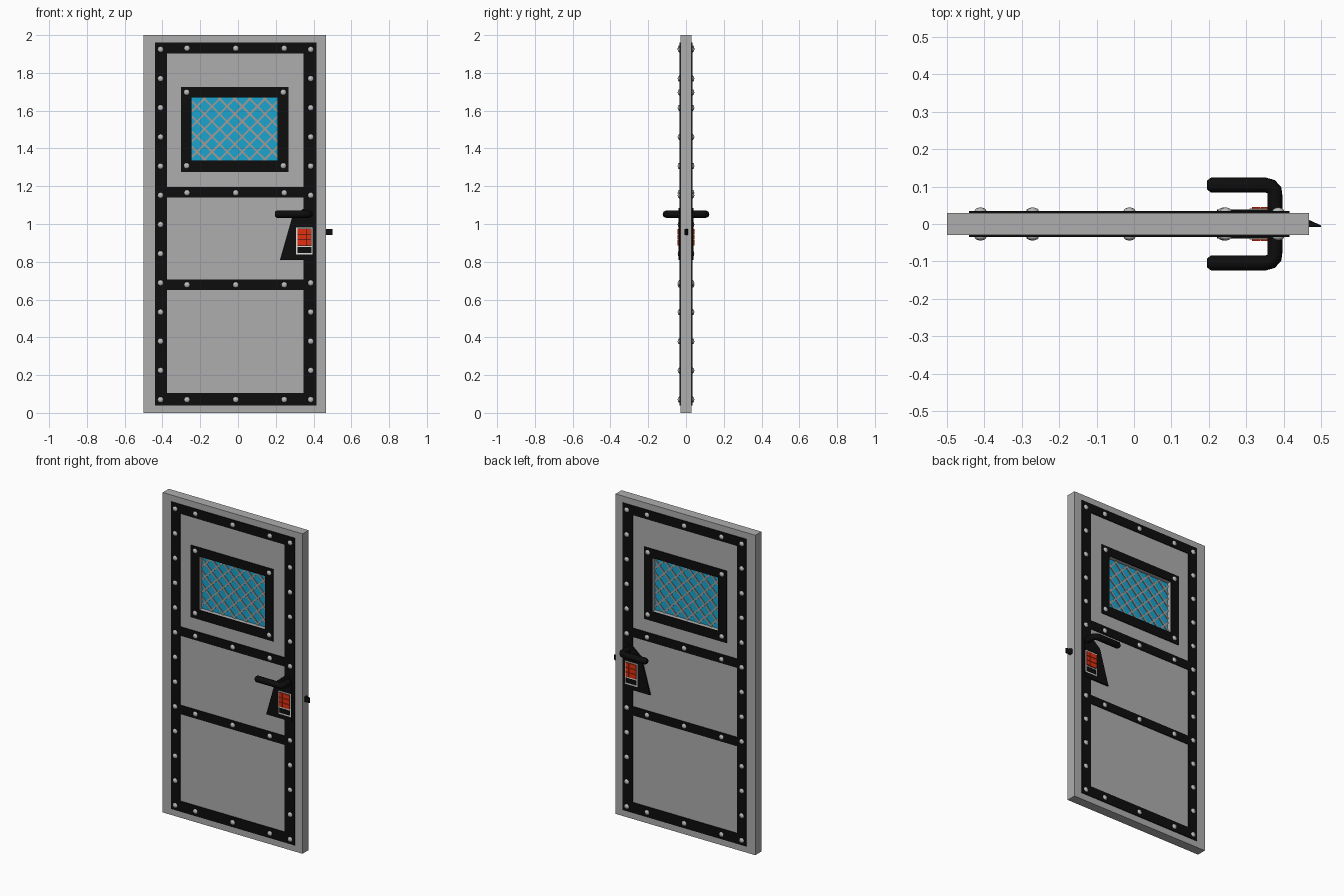
import bpy, bmesh, math
from mathutils import Matrix, Vector

if "Cube" in bpy.data.objects:
    bpy.data.objects.remove(bpy.data.objects["Cube"])


def mat(name, r, g, b):
    m = bpy.data.materials.new(name)
    m.diffuse_color = (r, g, b, 1)
    m.use_nodes = True
    m.node_tree.nodes["Principled BSDF"].inputs["Base Color"].default_value = m.diffuse_color
    return m


GREY = mat("door grey", 0.42, 0.42, 0.42)
BLACK = mat("black metal", 0.004, 0.004, 0.004)
STEEL = mat("rivet steel", 0.5, 0.5, 0.5)
GLASS = mat("blue glass", 0.01, 0.37, 0.62)
WIRE = mat("wire grey", 0.36, 0.33, 0.31)
RED = mat("button red", 0.75, 0.03, 0.005)
WHITE = mat("keypad white", 0.75, 0.75, 0.75)


def finish(bm, name, material, smooth=False):
    bmesh.ops.recalc_face_normals(bm, faces=bm.faces)
    me = bpy.data.meshes.new(name)
    bm.to_mesh(me)
    bm.free()
    me.materials.append(material)
    if smooth:
        for p in me.polygons:
            p.use_smooth = True
    ob = bpy.data.objects.new(name, me)
    bpy.context.collection.objects.link(ob)
    return ob


def prism(bm, pts, y0, y1):
    """Extrude an (x, z) outline from y0 to y1."""
    a = [bm.verts.new((x, y0, z)) for x, z in pts]
    b = [bm.verts.new((x, y1, z)) for x, z in pts]
    bm.faces.new(a)
    bm.faces.new(b[::-1])
    for i in range(len(pts)):
        j = (i + 1) % len(pts)
        bm.faces.new((a[i], b[i], b[j], a[j]))


def rect(x0, x1, z0, z1):
    return [(x0, z0), (x1, z0), (x1, z1), (x0, z1)]


def ring(bm, outer, inner, y0, y1):
    """Rectangular plate with a rectangular opening."""
    loops = [[bm.verts.new((x, y, z)) for x, z in r]
             for r, y in ((outer, y0), (inner, y0), (inner, y1), (outer, y1))]
    for k in range(4):
        p, q = loops[k], loops[(k + 1) % 4]
        for i in range(4):
            j = (i + 1) % 4
            bm.faces.new((p[i], p[j], q[j], q[i]))


WIN = rect(-0.245, 0.21, 1.335, 1.67)

# door slab with window opening
bm = bmesh.new()
ring(bm, rect(-0.5, 0.467, 0, 2), WIN, -0.03, 0.03)
finish(bm, "door_slab", GREY)

# glass pane
bm = bmesh.new()
prism(bm, WIN, -0.006, 0.006)
finish(bm, "window_glass", GLASS)

# diagonal wire mesh, each wire clipped to the window
bm = bmesh.new()
(x0, z0), (x1, z1) = WIN[0], WIN[2]
cx, cz = (x0 + x1) / 2, (z0 + z1) / 2
for s in (1, -1):
    for k in range(-5, 6):
        c = cx + k * 0.08
        ends = sorted((max(x0, min(x1, c + s * (z - cz))) for z in (z0, z1)))
        p, q = [Vector((x, 0, cz + s * (x - c))) for x in ends]
        if (q - p).length < 0.02:
            continue
        n = Vector((-s, 0, 1)).normalized() * 0.005
        prism(bm, [(v.x, v.z) for v in (p - n, q - n, q + n, p + n)], -0.011, 0.011)
finish(bm, "window_wire_mesh", WIRE)

# latch bolt, wedge shaped
bm = bmesh.new()
a = [(0.46, 0.011), (0.467, 0.011), (0.5, -0.004), (0.5, -0.008), (0.46, -0.008)]
lo = [bm.verts.new((x, y, 0.942)) for x, y in a]
hi = [bm.verts.new((x, y, 0.974)) for x, y in a]
bm.faces.new(lo)
bm.faces.new(hi[::-1])
for i in range(5):
    j = (i + 1) % 5
    bm.faces.new((lo[i], lo[j], hi[j], hi[i]))
finish(bm, "latch_bolt", BLACK)

# rivet positions
ROWS = [0.07 + i * 0.1545 for i in range(13)]
rivets = [(-0.41, z) for z in ROWS]
rivets += [(0.385, z) for i, z in enumerate(ROWS) if i not in (5, 6)]
rivets += [(x, z) for x in (-0.27, -0.012, 0.245) for z in (0.07, 0.678, 1.165, 1.93)]
rivets += [(x, z) for x in (-0.272, 0.24) for z in (1.308, 1.697)]

# everything repeated on both faces of the door
for s, side in ((-1, "front"), (1, "back")):
    # trim strips
    bm = bmesh.new()
    for x in ((-0.44, -0.377), (0.347, 0.415)):
        prism(bm, rect(*x, 0.04, 1.96), s * 0.03, s * 0.035)
    for z in ((0.04, 0.105), (0.65, 0.705), (1.14, 1.195), (1.902, 1.96)):
        prism(bm, rect(-0.377, 0.347, *z), s * 0.03, s * 0.035)
    finish(bm, side + "_trim", BLACK)

    # window frame
    bm = bmesh.new()
    ring(bm, rect(-0.303, 0.267, 1.275, 1.725), WIN, s * 0.03, s * 0.035)
    finish(bm, side + "_window_frame", BLACK)

    # rivets
    bm = bmesh.new()
    for x, z in rivets:
        m = Matrix.Translation((x, s * 0.034, z)) @ Matrix.Diagonal((0.016, 0.01, 0.016, 1))
        m = m @ Matrix.Rotation(math.pi / 2, 4, 'X')
        bmesh.ops.create_uvsphere(bm, u_segments=12, v_segments=8, radius=1, matrix=m)
    finish(bm, side + "_rivets", STEEL, True)

    # lock plate
    bm = bmesh.new()
    prism(bm, [(0.222, 0.81), (0.397, 0.81), (0.397, 1.06), (0.375, 1.085),
               (0.345, 1.08), (0.285, 1.03)], s * 0.03, s * 0.039)
    finish(bm, side + "_lock_plate", BLACK)

    # keypad: white surround, dark display, red buttons
    bm = bmesh.new()
    ring(bm, rect(0.308, 0.394, 0.838, 0.982), rect(0.314, 0.388, 0.846, 0.976),
         s * 0.038, s * 0.041)
    prism(bm, rect(0.314, 0.388, 0.878, 0.884), s * 0.038, s * 0.041)
    finish(bm, side + "_keypad_surround", WHITE)
    bm = bmesh.new()
    for i in range(3):
        for j in range(3):
            x, z = 0.3145 + i * 0.025, 0.887 + j * 0.03
            prism(bm, rect(x, x + 0.023, z, z + 0.027), s * 0.038, s * 0.046)
    finish(bm, side + "_keypad_buttons", RED)

# lever handles joined by the spindle
cu = bpy.data.curves.new("lever_handle", 'CURVE')
cu.dimensions = '3D'
cu.bevel_depth = 0.02
cu.bevel_resolution = 2
cu.use_fill_caps = True
half = [(0.195, 0.104, 0.6), (0.206, 0.104, 1), (0.35, 0.104, 1),
        (0.366, 0.1, 1), (0.375, 0.09, 1), (0.376, 0.078, 1)]
path = half + [(x, -y, r) for x, y, r in reversed(half)]
sp = cu.splines.new('POLY')
sp.points.add(len(path) - 1)
for p, (x, y, r) in zip(sp.points, path):
    p.co = (x, y, 1.052, 1)
    p.radius = r
cu.materials.append(BLACK)
ob = bpy.data.objects.new("lever_handle", cu)
bpy.context.collection.objects.link(ob)
bpy.context.view_layer.objects.active = ob
ob.select_set(True)
bpy.ops.object.convert(target='MESH')
bpy.ops.object.shade_smooth_by_angle(angle=math.radians(50))
